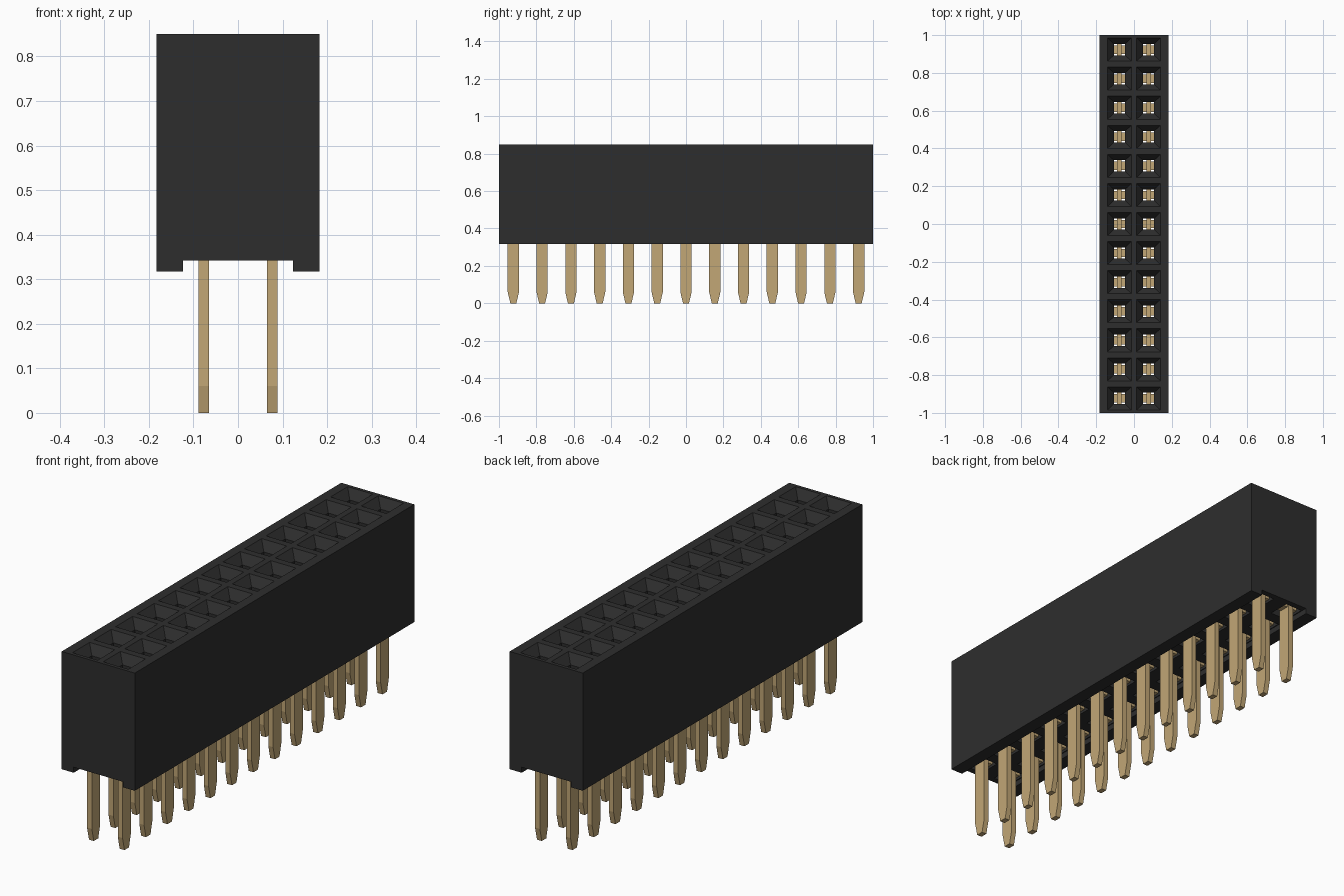
import bpy, bmesh

cube = bpy.data.objects.get("Cube")
if cube:
    bpy.data.objects.remove(cube, do_unlink=True)

ROWS = 13
PITCH = 2 / ROWS
HX = 0.183            # half width of the housing
LIP = 0.123           # inner edge of the two bottom rails
Z_BOT, Z_SLOT, Z_TOP = 0.317, 0.342, 0.85


def material(name, rgb):
    m = bpy.data.materials.new(name)
    m.use_nodes = True
    m.diffuse_color = (*rgb, 1)
    bsdf = m.node_tree.nodes["Principled BSDF"]
    bsdf.inputs["Base Color"].default_value = (*rgb, 1)
    bsdf.inputs["Roughness"].default_value = 0.6
    return m


black = material("black_plastic", (0.027, 0.027, 0.027))
gold = material("gold_metal", (0.54, 0.385, 0.18))


def make_object(name, bm, mat):
    bmesh.ops.remove_doubles(bm, verts=bm.verts, dist=0.0001)
    bmesh.ops.recalc_face_normals(bm, faces=bm.faces)
    me = bpy.data.meshes.new(name)
    bm.to_mesh(me)
    bm.free()
    me.materials.append(mat)
    ob = bpy.data.objects.new(name, me)
    bpy.context.collection.objects.link(ob)
    return ob


def bridge(bm, loops):
    """Join a stack of four-cornered loops with quads."""
    rings = [[bm.verts.new(p) for p in loop] for loop in loops]
    for a, b in zip(rings, rings[1:]):
        for i in range(4):
            j = (i + 1) % 4
            bm.faces.new((a[i], a[j], b[j], b[i]))


def rect(x0, x1, y, hy, z):
    return [(x0, y - hy, z), (x1, y - hy, z), (x1, y + hy, z), (x0, y + hy, z)]


def box(bm, x, y, z0, z1, hx, hy):
    ring = [[bm.verts.new(p) for p in rect(x - hx, x + hx, y, hy, z)] for z in (z0, z1)]
    bm.faces.new(ring[0])
    bm.faces.new(ring[1])
    for i in range(4):
        j = (i + 1) % 4
        bm.faces.new((ring[0][i], ring[0][j], ring[1][j], ring[1][i]))


centres = [(s * PITCH / 2, (i - (ROWS - 1) / 2) * PITCH)
           for s in (-1, 1) for i in range(ROWS)]

# Housing: outer walls and bottom rails swept along y, closed by the two ends
bm = bmesh.new()
side = [(LIP, Z_SLOT), (LIP, Z_BOT), (HX, Z_BOT), (HX, Z_TOP)]
profile = side + [(-x, z) for x, z in reversed(side)]
ends = [[bm.verts.new((x, y, z)) for x, z in profile] for y in (-1, 1)]
for ring in ends:
    bm.faces.new(ring)
for k in (0, 1, 2, 4, 5, 6):
    bm.faces.new((ends[0][k], ends[0][k + 1], ends[1][k + 1], ends[1][k]))

# Sockets: funnel, throat and contact chamber running through each cell
for x, y in centres:
    def cell(edge, z):
        return rect(min(0, edge), max(0, edge), y, PITCH / 2, z)

    def hole(hx, hy, z):
        return rect(x - hx, x + hx, y, hy, z)

    sign = 1 if x > 0 else -1
    bridge(bm, [cell(sign * HX, Z_TOP),
                hole(0.063, 0.061, Z_TOP),
                hole(0.030, 0.030, 0.81),
                hole(0.030, 0.030, 0.77),
                hole(0.042, 0.050, 0.77),
                hole(0.042, 0.050, Z_SLOT),
                cell(sign * LIP, Z_SLOT)])
make_object("socket_housing", bm, black)

# Pins: flat blades with tapered tips
bm = bmesh.new()
blade = [(-0.016, 0), (0.016, 0), (0.030, 0.06), (0.030, 0.50), (-0.030, 0.50), (-0.030, 0.06)]
for x, y in centres:
    sides = [[bm.verts.new((x + dx, y + py, z)) for py, z in blade] for dx in (-0.012, 0.012)]
    for ring in sides:
        bm.faces.new(ring)
    for i in range(len(blade)):
        j = (i + 1) % len(blade)
        bm.faces.new((sides[0][i], sides[0][j], sides[1][j], sides[1][i]))
make_object("contact_pins", bm, gold)

# Spring contacts: a collar round each pin with a leaf on either side
bm = bmesh.new()
for x, y in centres:
    box(bm, x, y, 0.352, 0.372, 0.040, 0.022)
    for s in (-1, 1):
        box(bm, x + s * 0.036, y, 0.372, 0.74, 0.004, 0.022)
make_object("contact_springs", bm, gold)
